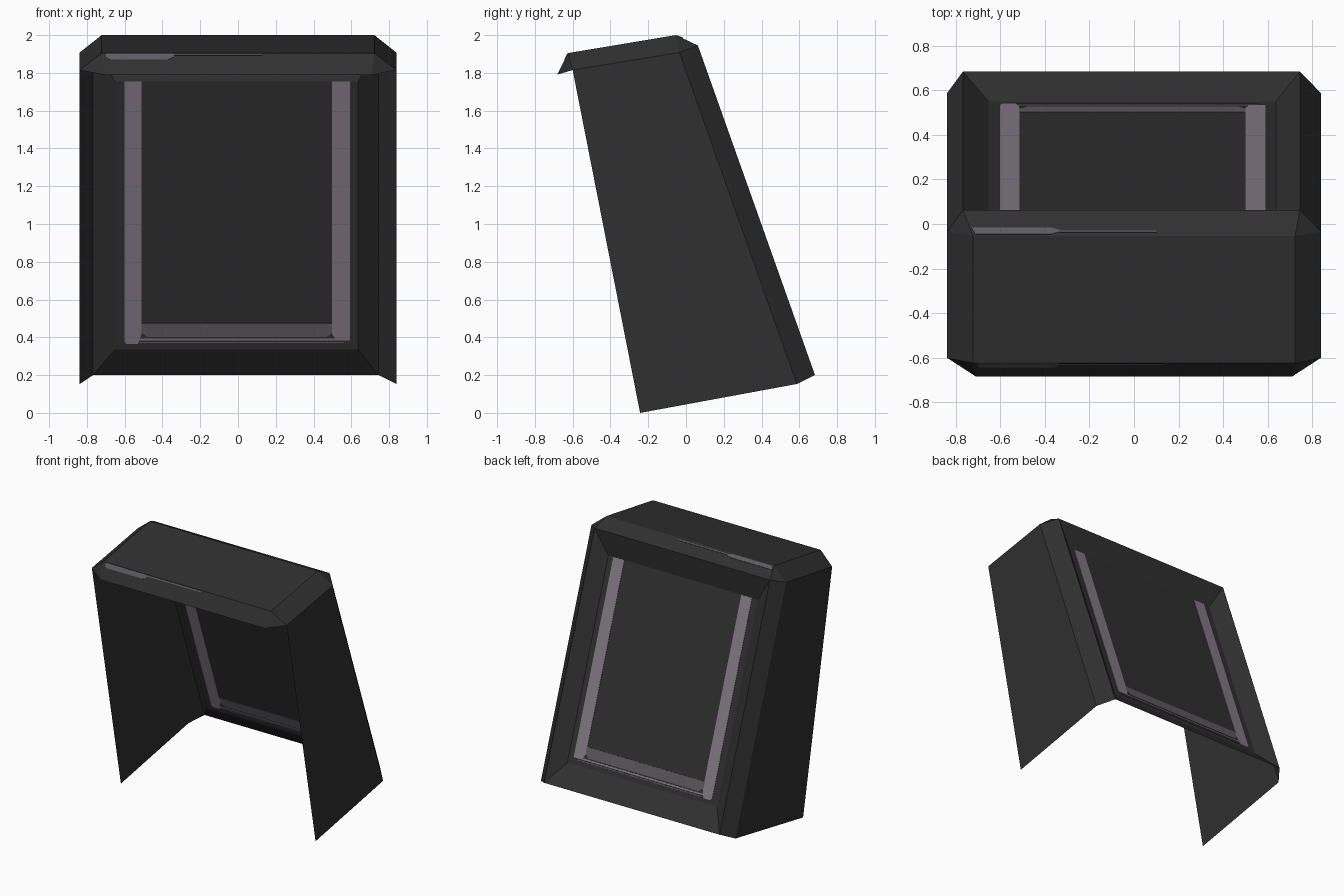
import bpy, bmesh
from mathutils import Vector

if "Cube" in bpy.data.objects:
    bpy.data.objects.remove(bpy.data.objects["Cube"])


def material(name, rgb):
    m = bpy.data.materials.new(name)
    m.diffuse_color = (*rgb, 1)
    m.use_nodes = True
    m.node_tree.nodes["Principled BSDF"].inputs["Base Color"].default_value = m.diffuse_color
    return m


CHARCOAL = material("charcoal", (0.029, 0.029, 0.029))
LILAC = material("lilac grey", (0.235, 0.2, 0.245))
GREY = material("mid grey", (0.11, 0.105, 0.115))


def make(name, faces, mat, solid=False):
    """Mesh object from polygons given as point lists, welded together."""
    bm = bmesh.new()
    for pts in faces:
        bm.faces.new([bm.verts.new(p) for p in pts])
    bmesh.ops.remove_doubles(bm, verts=bm.verts, dist=1e-4)
    bmesh.ops.recalc_face_normals(bm, faces=bm.faces)
    me = bpy.data.meshes.new(name)
    bm.to_mesh(me)
    bm.free()
    me.materials.append(mat)
    ob = bpy.data.objects.new(name, me)
    bpy.context.collection.objects.link(ob)
    return ob


# key points of the tilted shell profile, as (y, z)
TOP_F, TOP_B = (-0.624, 1.905), (-0.053, 2.0)
LIP = (-0.683, 1.79)
SIDE_TF, SIDE_TB = (-0.6, 1.815), (-0.035, 1.908)
SIDE_BF, SIDE_BB = (-0.243, 0.0), (0.587, 0.153)
BACK_T, BACK_B = (0.063, 1.945), (0.683, 0.2)
PAN_T, PAN_B = (0.046, 1.755), (0.55, 0.335)
W, TW, LW = 0.838, 0.722, 0.71
BACK_X = (-0.767, 0.744)
PAN_X = (-0.652, 0.636)


def p(x, yz):
    return (x, *yz)


def across(a, xa, b, xb):
    """Quad spanning the width between profile points a and b."""
    return [p(xa[0], a), p(xa[1], a), p(xb[1], b), p(xb[0], b)]


top_x, lip_x = (-TW, TW), (-LW, LW)

# top, front lip and rear top bevel
hood = [across(TOP_F, top_x, TOP_B, top_x),
        across(LIP, lip_x, TOP_F, top_x),
        across(TOP_B, top_x, BACK_T, BACK_X)]
# side walls with their bevels and corner triangles
for i, s in enumerate((-1, 1)):
    w, t, b = s * W, s * TW, BACK_X[i]
    hood += [[p(w, SIDE_BF), p(w, SIDE_BB), p(w, SIDE_TB), p(w, SIDE_TF)],
             [p(t, TOP_F), p(t, TOP_B), p(w, SIDE_TB), p(w, SIDE_TF)],
             [p(w, SIDE_TB), p(b, BACK_T), p(b, BACK_B), p(w, SIDE_BB)],
             [p(t, TOP_B), p(w, SIDE_TB), p(b, BACK_T)],
             [p(t, TOP_F), p(w, SIDE_TF), p(s * LW, LIP)]]
# sloping rim around the recessed back panel, then the panel
hood += [across(BACK_T, BACK_X, PAN_T, PAN_X),
         across(BACK_B, BACK_X, PAN_B, PAN_X),
         across(PAN_B, PAN_X, PAN_T, PAN_X)]
for b, q in zip(BACK_X, PAN_X):
    hood.append([p(b, BACK_T), p(b, BACK_B), p(q, PAN_B), p(q, PAN_T)])
make("open_shell", hood, CHARCOAL)


def plate(name, a, b, outline, mat, h=0.003):
    """Thin plate on the plane through profile points a-b; outline is (x, 0..1)."""
    va, vb = Vector((0, *a)), Vector((0, *b))
    n = Vector((1, 0, 0)).cross(vb - va).normalized() * h
    base = [va.lerp(vb, v) + Vector((x, 0, 0)) for x, v in outline]
    lo, hi = [q - n for q in base], [q + n for q in base]
    k = len(base)
    sides = [[lo[i], lo[(i + 1) % k], hi[(i + 1) % k], hi[i]] for i in range(k)]
    make(name, [lo, hi] + sides, mat)


def rect(x0, x1, v0, v1):
    return [(x0, v0), (x1, v0), (x1, v1), (x0, v1)]


def pv(z):
    return (z - PAN_B[1]) / (PAN_T[1] - PAN_B[1])


# strips painted on the back panel, visible from both sides
plate("left_strip", PAN_B, PAN_T,
      [(-0.59, pv(0.365)), (-0.53, pv(0.365)), (-0.51, pv(0.42)),
       (-0.51, 1), (-0.602, 1), (-0.602, pv(0.38))], LILAC)
plate("right_strip", PAN_B, PAN_T,
      [(0.52, pv(0.385)), (0.592, pv(0.385)), (0.592, 1),
       (0.497, 1), (0.497, pv(0.42))], LILAC)
plate("bottom_bar", PAN_B, PAN_T,
      [(-0.48, pv(0.402)), (0.47, pv(0.402)), (0.5, pv(0.43)),
       (0.5, pv(0.475)), (-0.515, pv(0.475)), (-0.515, pv(0.43))], GREY)
plate("bottom_line", PAN_B, PAN_T, rect(-0.53, 0.59, pv(0.383), pv(0.394)), LILAC)
plate("lower_line", PAN_B, PAN_T, rect(-0.53, 0.56, pv(0.37), pv(0.376)), GREY)

# highlight stripes on the front lip and the rear top bevel
plate("lip_stripe", TOP_F, LIP,
      [(-0.7, 0.03), (-0.34, 0.03), (-0.34, 0.2), (-0.37, 0.3), (-0.68, 0.3),
       (-0.7, 0.2)], GREY)
plate("lip_line", TOP_F, LIP, rect(-0.34, 0.13, 0.05, 0.11), GREY)
plate("rear_stripe", TOP_B, BACK_T,
      [(-0.71, 0.06), (-0.37, 0.06), (-0.335, 0.15), (-0.335, 0.22),
       (-0.37, 0.32), (-0.73, 0.32)], GREY)
plate("rear_line", TOP_B, BACK_T, rect(-0.335, 0.1, 0.13, 0.2), GREY)
